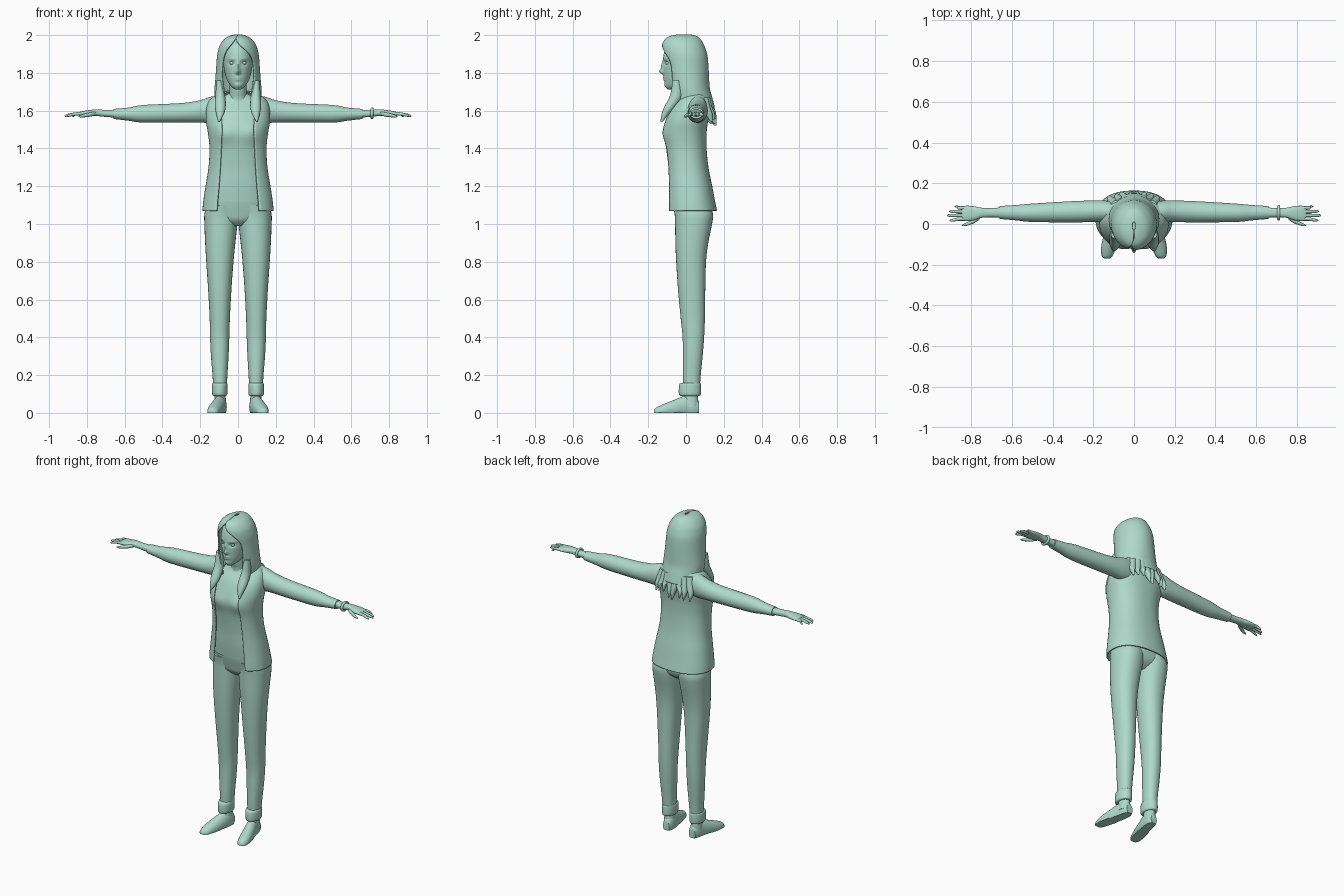
import bpy, bmesh, math, random
from mathutils import Vector

random.seed(3)
mint = bpy.data.materials.new("mint_green")
mint.diffuse_color = (0.43, 0.70, 0.60, 1)


def finish(ob, mirror=False):
    ob.data.materials.append(mint)
    if mirror:
        ob.modifiers.new("mirror", 'MIRROR')
    return ob


def smooth_rows(rows, steps):
    """Catmull-Rom interpolation through the given section rows."""
    out = []
    for i in range(len(rows) - 1):
        p = [rows[max(i - 1, 0)], rows[i], rows[i + 1], rows[min(i + 2, len(rows) - 1)]]
        for s in range(steps):
            t = s / steps
            out.append([0.5 * (2 * b + (c - a) * t + (2 * a - 5 * b + 4 * c - d) * t * t
                               + (3 * b - a - 3 * c + d) * t ** 3) for a, b, c, d in zip(*p)])
    return out + [list(rows[-1])]


def spow(v, p):
    return math.copysign(abs(v) ** p, v)


def loft(name, rows, axis='z', n=32, steps=4, p=1.0, shape=None, keep=None, mirror=False, thick=0):
    """Skin rounded sections. Row: position, low/high of first axis, low/high of second axis,
    and optionally the low/high x of an opening at the front."""
    bm = bmesh.new()
    rings = []
    opened = len(rows[0]) > 5
    for r in smooth_rows(rows, steps):
        ca, ra, cb, rb = (r[1] + r[2]) / 2, (r[2] - r[1]) / 2, (r[3] + r[4]) / 2, (r[4] - r[3]) / 2
        a0, a1 = 0, 2 * math.pi * (n - 1) / n
        if opened:
            u0, u1 = [max(-1, min(1, spow((o - ca) / ra, 1 / p))) for o in r[5:7]]
            a0, a1 = -math.acos(u1), 2 * math.pi - math.acos(u0)
        ring = []
        for k in range(n):
            a = a0 + (a1 - a0) * k / (n - 1)
            q, w = ca + ra * spow(math.cos(a), p), cb + rb * spow(math.sin(a), p)
            co = {'z': (q, w, r[0]), 'x': (r[0], q, w), 'y': (q, r[0], w)}[axis]
            co = Vector(co)
            ring.append(bm.verts.new(shape(co) if shape else co))
        rings.append(ring)
    for A, B in zip(rings, rings[1:]):
        for k in range(n - 1 if opened else n):
            j = (k + 1) % n
            bm.faces.new((A[k], A[j], B[j], B[k]))
    if not opened and not keep:
        bm.faces.new(rings[0])
        bm.faces.new(rings[-1])
    if keep:
        bad = [f for f in bm.faces if not keep(f.calc_center_median())]
        bmesh.ops.delete(bm, geom=bad, context='FACES')
    bmesh.ops.recalc_face_normals(bm, faces=bm.faces)
    me = bpy.data.meshes.new(name)
    bm.to_mesh(me)
    bm.free()
    ob = bpy.data.objects.new(name, me)
    bpy.context.collection.objects.link(ob)
    if thick:
        m = ob.modifiers.new("thickness", 'SOLIDIFY')
        m.thickness, m.offset = thick, 0
    return finish(ob, mirror)


def sym(t, x, *rest):
    return (t, -x, x) + rest


def bump(co, x, z, sx, sz):
    return math.exp(-((abs(co.x) - x) / sx) ** 2 - ((co.z - z) / sz) ** 2)


# Head with sculpted face
def face(co):
    if co.y < -0.04:
        co.y -= (0.022 * bump(co, 0, 1.806, 0.012, 0.013) + 0.012 * bump(co, 0, 1.835, 0.010, 0.025)
                 + 0.006 * bump(co, 0, 1.775, 0.02, 0.005) + 0.006 * bump(co, 0, 1.763, 0.017, 0.006)
                 + 0.005 * bump(co, 0, 1.735, 0.02, 0.012) + 0.004 * bump(co, 0.035, 1.875, 0.022, 0.007)
                 - 0.011 * bump(co, 0.032, 1.852, 0.017, 0.011))
    return co


loft("head", [sym(1.712, 0.015, -0.098, -0.06), sym(1.728, 0.036, -0.108, -0.02),
              sym(1.76, 0.057, -0.114, 0.03), sym(1.80, 0.07, -0.118, 0.07), sym(1.85, 0.078, -0.12, 0.09),
              sym(1.90, 0.078, -0.118, 0.09), sym(1.95, 0.065, -0.098, 0.07), sym(1.98, 0.035, -0.06, 0.04)],
     n=96, steps=8, shape=face)
for s in (-1, 1):
    bpy.ops.mesh.primitive_uv_sphere_add(segments=16, ring_count=10, radius=0.012,
                                         location=(s * 0.032, -0.096, 1.852))
    bpy.context.object.name = "eye"
    finish(bpy.context.object)
loft("neck", [sym(1.58, 0.06, -0.04, 0.07), sym(1.66, 0.052, -0.03, 0.07),
              sym(1.70, 0.045, -0.038, 0.06), sym(1.77, 0.048, -0.05, 0.06)])

# Long hair: cap open at the face, front locks, ragged back strands
loft("hair", [sym(2.0, 0.008, -0.03, 0.01, -0.002, 0), sym(1.995, 0.035, -0.07, 0.045, -0.002, 0),
              sym(1.98, 0.065, -0.105, 0.07, -0.012, -0.01), sym(1.95, 0.09, -0.122, 0.09, -0.035, 0.005),
              sym(1.92, 0.101, -0.125, 0.102, -0.058, 0.04), sym(1.89, 0.107, -0.122, 0.11, -0.072, 0.066),
              sym(1.85, 0.11, -0.115, 0.114, -0.08, 0.08), sym(1.78, 0.115, -0.105, 0.118, -0.083, 0.083),
              sym(1.72, 0.12, -0.09, 0.122, -0.075, 0.075), sym(1.67, 0.12, -0.08, 0.135, -0.07, 0.07),
              sym(1.62, 0.12, -0.07, 0.148, -0.07, 0.07)], n=64, steps=5, thick=0.008)
loft("front_lock", [(1.76, 0.085, 0.113, -0.07, -0.03), (1.68, 0.068, 0.12, -0.085, -0.02),
                    (1.62, 0.065, 0.122, -0.115, -0.055), (1.58, 0.075, 0.115, -0.13, -0.09),
                    (1.54, 0.098, 0.104, -0.135, -0.125)], n=16, mirror=True)
for i in range(8):
    x = -0.105 + 0.03 * i
    d = 0.02 * (x / 0.1) ** 2
    tip = 1.52 + random.uniform(0, 0.035)
    lean = x * 1.15 + random.uniform(-0.01, 0.01)
    loft("back_strand", [(1.67, x * 0.85 - 0.022, x * 0.85 + 0.022, 0.095 - d, 0.138 - d),
                         (1.61, x - 0.022, x + 0.022, 0.112 - d, 0.153 - d),
                         (tip + 0.04, lean - 0.013, lean + 0.013, 0.125 - d, 0.162 - d),
                         (tip, lean - 0.002, lean + 0.002, 0.15 - d, 0.162 - d)], n=12)


# Torso, tank top and open jacket
def bust(co):
    if co.y < 0:
        co.y -= 0.012 * bump(co, 0.07, 1.48, 0.05, 0.05)
    return co


torso = [sym(0.99, 0.05, -0.02, 0.08), sym(1.02, 0.12, -0.05, 0.12), sym(1.06, 0.162, -0.062, 0.135),
         sym(1.12, 0.162, -0.075, 0.13), sym(1.2, 0.15, -0.083, 0.11), sym(1.3, 0.135, -0.088, 0.09),
         sym(1.4, 0.132, -0.10, 0.085), sym(1.48, 0.14, -0.112, 0.09), sym(1.54, 0.142, -0.098, 0.1),
         sym(1.60, 0.135, -0.07, 0.11), sym(1.65, 0.115, -0.03, 0.108), sym(1.69, 0.05, -0.015, 0.07)]
loft("torso", torso, n=64, p=0.85, shape=bust)
loft("tank_top", [(z, a - 0.005, b + 0.005, c - 0.005, d + 0.005) for z, a, b, c, d in torso[3:10]],
     n=64, steps=6, p=0.85, shape=bust, keep=lambda c: c.z < 1.54 or abs(c.x) > 0.075)
loft("jacket", [sym(1.07, 0.185, -0.105, 0.16, -0.11, 0.11), sym(1.12, 0.18, -0.104, 0.15, -0.107, 0.107),
                sym(1.2, 0.168, -0.103, 0.135, -0.10, 0.10), sym(1.3, 0.152, -0.106, 0.115, -0.093, 0.093),
                sym(1.4, 0.147, -0.115, 0.105, -0.088, 0.088), sym(1.48, 0.155, -0.122, 0.105, -0.085, 0.085),
                sym(1.54, 0.165, -0.115, 0.112, -0.085, 0.085), sym(1.60, 0.165, -0.092, 0.122, -0.085, 0.085),
                sym(1.65, 0.15, -0.052, 0.122, -0.08, 0.08), sym(1.685, 0.11, -0.015, 0.108, -0.07, 0.07),
                sym(1.70, 0.075, 0.0, 0.09, -0.06, 0.06)],
     n=64, steps=5, p=0.85, shape=bust, thick=0.008)

# Sleeves, forearms and hands
loft("sleeve", [(0.08, 0.015, 0.11, 1.54, 1.685), (0.15, 0.01, 0.115, 1.535, 1.672),
                (0.20, 0.01, 0.115, 1.537, 1.655), (0.30, 0.008, 0.112, 1.537, 1.64),
                (0.50, 0.01, 0.10, 1.537, 1.63), (0.58, 0.018, 0.093, 1.547, 1.616),
                (0.66, 0.025, 0.088, 1.556, 1.609)], axis='x', mirror=True)
loft("hand", [(0.60, 0.03, 0.085, 1.56, 1.605), (0.70, 0.033, 0.078, 1.567, 1.604),
              (0.75, 0.03, 0.08, 1.572, 1.607), (0.78, 0.02, 0.086, 1.572, 1.604),
              (0.82, 0.014, 0.09, 1.572, 1.598), (0.845, 0.022, 0.084, 1.575, 1.592)],
     axis='x', p=0.85, mirror=True)
for y, ty, tip in ((0.024, 0.018, 0.905), (0.042, 0.042, 0.918), (0.061, 0.062, 0.908), (0.079, 0.086, 0.88)):
    h = 0.0085
    loft("finger", [(0.815, y - h, y + h, 1.576, 1.594), (0.86, y - h, y + h, 1.574, 1.591),
                    (tip - 0.012, ty - 0.007, ty + 0.007, 1.568, 1.582),
                    (tip, ty - 0.002, ty + 0.002, 1.568, 1.574)], axis='x', n=12, mirror=True)
loft("thumb", [(0.755, 0.025, 0.05, 1.575, 1.595), (0.785, 0.004, 0.028, 1.568, 1.59),
               (0.825, -0.01, 0.006, 1.564, 1.58), (0.845, -0.01, -0.005, 1.566, 1.572)],
     axis='x', n=12, mirror=True)
bpy.ops.mesh.primitive_torus_add(major_radius=0.03, minor_radius=0.008, major_segments=32, minor_segments=10,
                                 location=(0.71, 0.055, 1.586), rotation=(0, math.pi / 2, 0))
bpy.context.object.name = "bracelet"
bpy.context.object.scale = (0.8, 1, 1)
finish(bpy.context.object)

# Trousers with rolled cuffs
loft("trouser_leg", [(1.10, 0.0, 0.165, -0.068, 0.13), (1.05, 0.0, 0.178, -0.06, 0.143),
                     (1.0, 0.003, 0.178, -0.058, 0.138), (0.9, 0.014, 0.174, -0.056, 0.118),
                     (0.8, 0.024, 0.168, -0.052, 0.106), (0.65, 0.035, 0.158, -0.042, 0.102),
                     (0.5, 0.043, 0.15, -0.028, 0.10), (0.4, 0.046, 0.148, -0.018, 0.096),
                     (0.3, 0.05, 0.143, -0.017, 0.088), (0.2, 0.056, 0.135, -0.017, 0.078),
                     (0.11, 0.06, 0.13, -0.015, 0.072)], p=0.92, mirror=True)
loft("cuff", [(0.158, 0.062, 0.13, -0.022, 0.072), (0.15, 0.055, 0.137, -0.036, 0.079),
              (0.10, 0.056, 0.137, -0.038, 0.079), (0.09, 0.064, 0.129, -0.03, 0.071)], mirror=True)


# Shoes with flat soles, turned slightly outward
def flat(co):
    co.z = max(co.z, 0)
    return co


loft("ankle", [(0.13, 0.068, 0.122, -0.01, 0.06), (0.08, 0.065, 0.124, -0.015, 0.064),
               (0.03, 0.06, 0.128, -0.02, 0.068)], mirror=True)
loft("shoe", [(-0.17, 0.122, 0.145, -0.01, 0.014), (-0.158, 0.106, 0.158, -0.02, 0.028),
              (-0.12, 0.09, 0.162, -0.025, 0.046), (-0.06, 0.074, 0.15, -0.03, 0.07),
              (0.0, 0.062, 0.132, -0.03, 0.092), (0.045, 0.06, 0.122, -0.03, 0.09),
              (0.07, 0.07, 0.112, -0.01, 0.06)], axis='y', shape=flat, mirror=True)

# Smooth shading
bpy.ops.object.select_all(action='SELECT')
bpy.context.view_layer.objects.active = bpy.data.objects["torso"]
bpy.ops.object.shade_smooth_by_angle(angle=math.radians(50))
